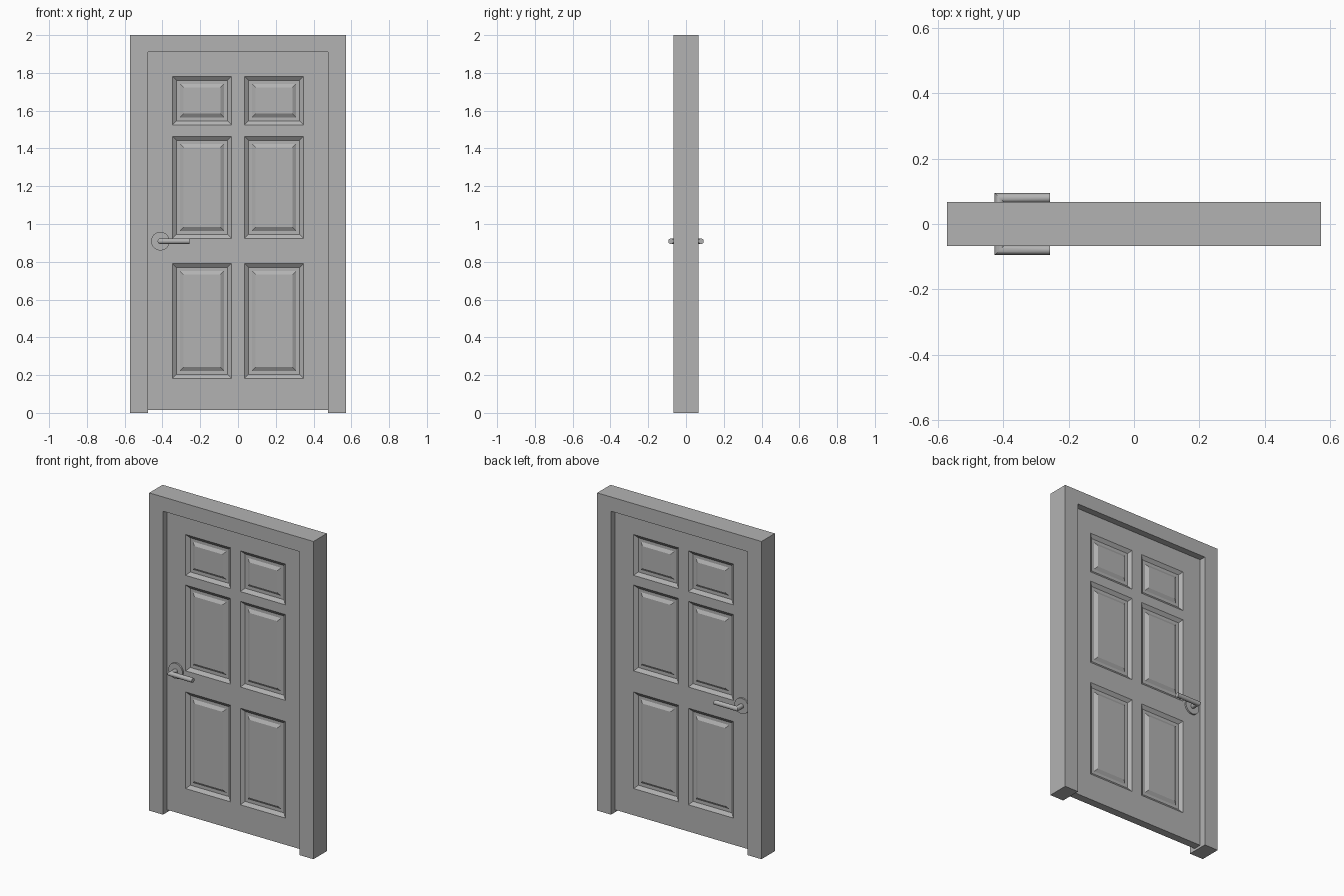
import bpy, bmesh, math
from mathutils import Vector

if "Cube" in bpy.data.objects:
    bpy.data.objects.remove(bpy.data.objects["Cube"])

grey = bpy.data.materials.new("plain_grey")
grey.diffuse_color = (0.45, 0.45, 0.45, 1)
grey.use_nodes = True
grey.node_tree.nodes["Principled BSDF"].inputs["Base Color"].default_value = grey.diffuse_color


def finish(name, bm, smooth=False):
    bmesh.ops.recalc_face_normals(bm, faces=bm.faces[:])
    me = bpy.data.meshes.new(name)
    bm.to_mesh(me)
    bm.free()
    me.materials.append(grey)
    ob = bpy.data.objects.new(name, me)
    bpy.context.collection.objects.link(ob)
    if smooth:
        bpy.context.view_layer.objects.active = ob
        ob.select_set(True)
        bpy.ops.object.shade_smooth_by_angle(angle=math.radians(35))
        ob.select_set(False)
    return ob


W, OPEN_W, OPEN_H, DEPTH, LEAF = 0.572, 0.476, 1.91, 0.0665, 0.025

# Frame: an upside-down U profile extruded through its depth
bm = bmesh.new()
outline = [(-W, 0), (-W, 2), (W, 2), (W, 0), (OPEN_W, 0),
           (OPEN_W, OPEN_H), (-OPEN_W, OPEN_H), (-OPEN_W, 0)]
face = bm.faces.new([bm.verts.new((x, -DEPTH, z)) for x, z in outline])
ext = bmesh.ops.extrude_face_region(bm, geom=[face])
bmesh.ops.translate(bm, vec=(0, 2 * DEPTH, 0),
                    verts=[g for g in ext["geom"] if isinstance(g, bmesh.types.BMVert)])
finish("door_frame", bm)

# Leaf: a slab with gridded front and back, panels inset in the odd cells
xs = [-OPEN_W, -0.347, -0.0345, 0.0345, 0.347, OPEN_W]
zs = [0.015, 0.183, 0.791, 0.924, 1.464, 1.525, 1.782, OPEN_H]
# moulding steps: (inset width, depth change)
steps = [(0.021, -0.016), (0.019, 0.0), (0.019, 0.012)]
bm = bmesh.new()
rims = []
panels = []
for side in (-1, 1):
    grid = [[bm.verts.new((x, side * LEAF, z)) for z in zs] for x in xs]
    for i in range(len(xs) - 1):
        for j in range(len(zs) - 1):
            quad = [grid[i][j], grid[i + 1][j], grid[i + 1][j + 1], grid[i][j + 1]]
            f = bm.faces.new(quad if side < 0 else quad[::-1])
            if i in (1, 3) and j in (1, 3, 5):
                panels.append(f)
    rims.append([c[0] for c in grid] + grid[-1][1:]
                + [c[-1] for c in grid[-2::-1]] + grid[0][-2:0:-1])
for k in range(len(rims[0])):
    n = (k + 1) % len(rims[0])
    bm.faces.new([rims[0][k], rims[1][k], rims[1][n], rims[0][n]])
bm.normal_update()
for width, raise_by in steps:
    bmesh.ops.inset_individual(bm, faces=panels, thickness=width,
                               depth=raise_by, use_even_offset=True)
finish("door_leaf", bm)

# Handles: round rose plate and a mitred lever, one on each side
HX, HZ, R, SIDES = -0.411, 0.909, 0.0145, 20
LEVER_Y, TIP_X = 0.0795, -0.257
for name, s in (("front", -1), ("back", 1)):
    bm = bmesh.new()
    ring = [(math.cos(a), math.sin(a)) for a in
            (2 * math.pi * k / 32 for k in range(32))]
    plate = bm.faces.new([bm.verts.new((HX + 0.049 * c, s * (LEAF - 0.002), HZ + 0.049 * d))
                          for c, d in ring])
    ext = bmesh.ops.extrude_face_region(bm, geom=[plate])
    bmesh.ops.translate(bm, vec=(0, s * 0.012, 0),
                        verts=[g for g in ext["geom"] if isinstance(g, bmesh.types.BMVert)])
    finish(name + "_rose_plate", bm, True)

    # lever: start ring, mitred corner ring, tip ring
    bm = bmesh.new()
    loops = [[], [], []]
    for k in range(SIDES):
        a = 2 * math.pi * k / SIDES
        u, v = R * math.cos(a), R * math.sin(a)
        loops[0].append(bm.verts.new((HX + u, s * LEAF, HZ + v)))
        loops[1].append(bm.verts.new((HX + u, s * (LEVER_Y - u), HZ + v)))
        loops[2].append(bm.verts.new((TIP_X, s * (LEVER_Y - u), HZ + v)))
    for a, b in zip(loops, loops[1:]):
        for k in range(SIDES):
            n = (k + 1) % SIDES
            bm.faces.new([a[k], a[n], b[n], b[k]])
    bm.faces.new(loops[0])
    bm.faces.new(loops[2])
    finish(name + "_lever", bm, True)
